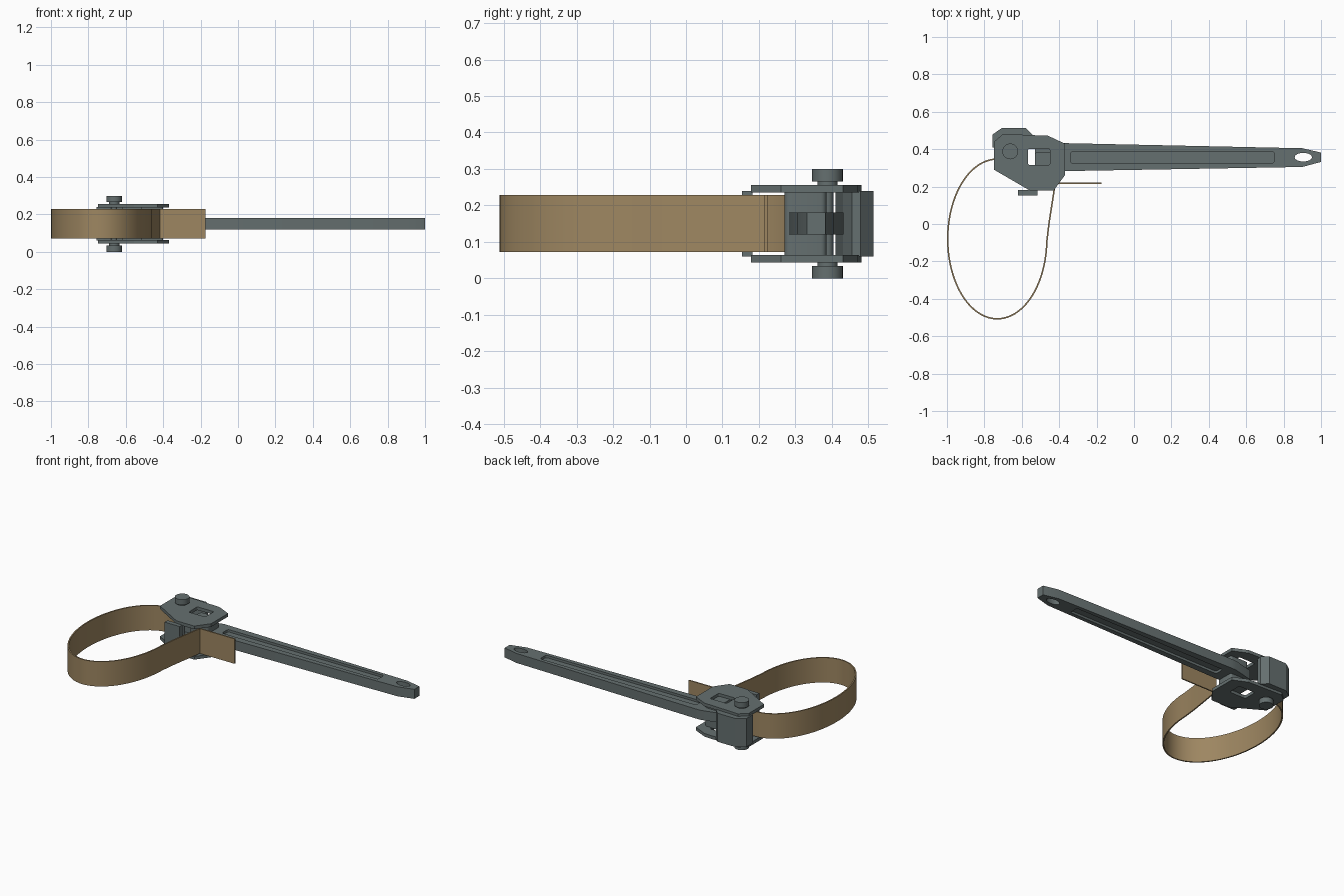
import bpy, bmesh, math
from mathutils import Vector

if "Cube" in bpy.data.objects:
    bpy.data.objects.remove(bpy.data.objects["Cube"])


def material(name, color):
    m = bpy.data.materials.new(name)
    m.diffuse_color = color
    m.use_nodes = True
    m.node_tree.nodes["Principled BSDF"].inputs["Base Color"].default_value = m.diffuse_color
    return m


STEEL = material("grey_steel", (0.13, 0.16, 0.16, 1))
WEBBING = material("tan_webbing", (0.34, 0.24, 0.12, 1))


def prism(name, pts, z0, z1, mat=STEEL):
    """Extrude an xy outline from z0 to z1."""
    bm = bmesh.new()
    f = bm.faces.new([bm.verts.new((x, y, z0)) for x, y in pts])
    top = bmesh.ops.extrude_face_region(bm, geom=[f])["geom"]
    for v in top:
        if isinstance(v, bmesh.types.BMVert):
            v.co.z = z1
    bmesh.ops.recalc_face_normals(bm, faces=bm.faces[:])
    me = bpy.data.meshes.new(name)
    bm.to_mesh(me)
    bm.free()
    ob = bpy.data.objects.new(name, me)
    bpy.context.collection.objects.link(ob)
    me.materials.append(mat)
    return ob


def ellipse(cx, cy, rx, ry, n=32):
    return [(cx + rx * math.cos(2 * math.pi * i / n),
             cy + ry * math.sin(2 * math.pi * i / n)) for i in range(n)]


def rounded(x0, x1, y0, y1, r, n=4):
    pts = []
    for k, (cx, cy) in enumerate([(x1 - r, y1 - r), (x0 + r, y1 - r),
                                  (x0 + r, y0 + r), (x1 - r, y0 + r)]):
        for i in range(n + 1):
            a = math.pi / 2 * (k + i / n)
            pts.append((cx + r * math.cos(a), cy + r * math.sin(a)))
    return pts


def select(ob):
    bpy.ops.object.select_all(action='DESELECT')
    ob.select_set(True)
    bpy.context.view_layer.objects.active = ob


def cut(ob, pts, z0, z1):
    """Cut a prism out of an object and discard the cutter."""
    c = prism("cutter", pts, z0, z1)
    c.hide_render = True
    m = ob.modifiers.new("cut", 'BOOLEAN')
    m.operation, m.solver, m.object = 'DIFFERENCE', 'EXACT', c
    select(ob)
    bpy.ops.object.modifier_apply(modifier=m.name)
    bpy.data.objects.remove(c)


def smooth(ob):
    select(ob)
    bpy.ops.object.shade_smooth_by_angle(angle=math.radians(30))


# Tapered handle with a hanging hole and a long recess on both faces
handle = prism("handle", [(-0.53, 0.32), (-0.40, 0.283), (-0.36, 0.283), (0.90, 0.305),
                          (1.0, 0.332), (1.0, 0.382), (0.90, 0.405),
                          (-0.36, 0.432), (-0.40, 0.432), (-0.53, 0.40)], 0.12, 0.18)
cut(handle, ellipse(0.905, 0.357, 0.046, 0.023), 0.0, 0.3)
for z0, z1 in ((0.165, 0.2), (0.1, 0.135)):
    cut(handle, rounded(-0.34, 0.75, 0.326, 0.386, 0.012), z0, z1)
smooth(handle)

# Pair of head side plates with a window
outline = [(-0.748, 0.44), (-0.70, 0.482), (-0.57, 0.476), (-0.46, 0.472), (-0.37, 0.43),
           (-0.37, 0.26), (-0.43, 0.178), (-0.555, 0.178), (-0.748, 0.29)]
for name, z in (("lower_plate", 0.044), ("upper_plate", 0.236)):
    plate = prism(name, outline, z, z + 0.02)
    cut(plate, rounded(-0.566, -0.45, 0.316, 0.402, 0.008), z - 0.05, z + 0.07)

# Clamping block at the handle root
block = prism("clamp_block", rounded(-0.53, -0.40, 0.27, 0.385, 0.015), 0.062, 0.238)
smooth(block)

# Faceted bridge closing the back of the head
prism("back_bridge", [(-0.757, 0.41), (-0.757, 0.478), (-0.705, 0.514), (-0.58, 0.514),
                      (-0.543, 0.478), (-0.543, 0.455), (-0.60, 0.43), (-0.72, 0.41)],
      0.06, 0.24)

# Front cross bar under the plates
prism("front_bar", [(-0.62, 0.153), (-0.515, 0.153), (-0.515, 0.182), (-0.62, 0.182)],
      0.06, 0.24)

# Pivot pin: shaft, collars and heads
C = (-0.662, 0.388)
for name, r, z0, z1 in (("pin_shaft", 0.016, 0.02, 0.28),
                        ("lower_collar", 0.028, 0.03, 0.05),
                        ("upper_collar", 0.028, 0.25, 0.27),
                        ("lower_pin_head", 0.042, 0.0, 0.034),
                        ("upper_pin_head", 0.042, 0.266, 0.3)):
    smooth(prism(name, ellipse(*C, r, r), z0, z1))


# Flat strap ribbons: centreline offset to both sides, then extruded
def strap(name, path, t=0.004):
    path = [Vector(p) for p in path]
    left, right = [], []
    for i, p in enumerate(path):
        d = (path[min(i + 1, len(path) - 1)] - path[max(i - 1, 0)]).normalized()
        n = Vector((-d.y, d.x)) * t
        left.append(p + n)
        right.append(p - n)
    smooth(prism(name, left + right[::-1], 0.072, 0.229, WEBBING))


loop = [(-0.66, 0.349)]
for i in range(61):
    a = math.radians(90 + 268 * i / 60)
    loop.append((-0.731 + 0.265 * math.cos(a), -0.08 + 0.427 * math.sin(a)))
loop += [(-0.455, 0.0), (-0.427, 0.18), (-0.421, 0.22)]
strap("strap_loop", loop)
strap("strap_tail", [(-0.43, 0.219), (-0.175, 0.219)])
